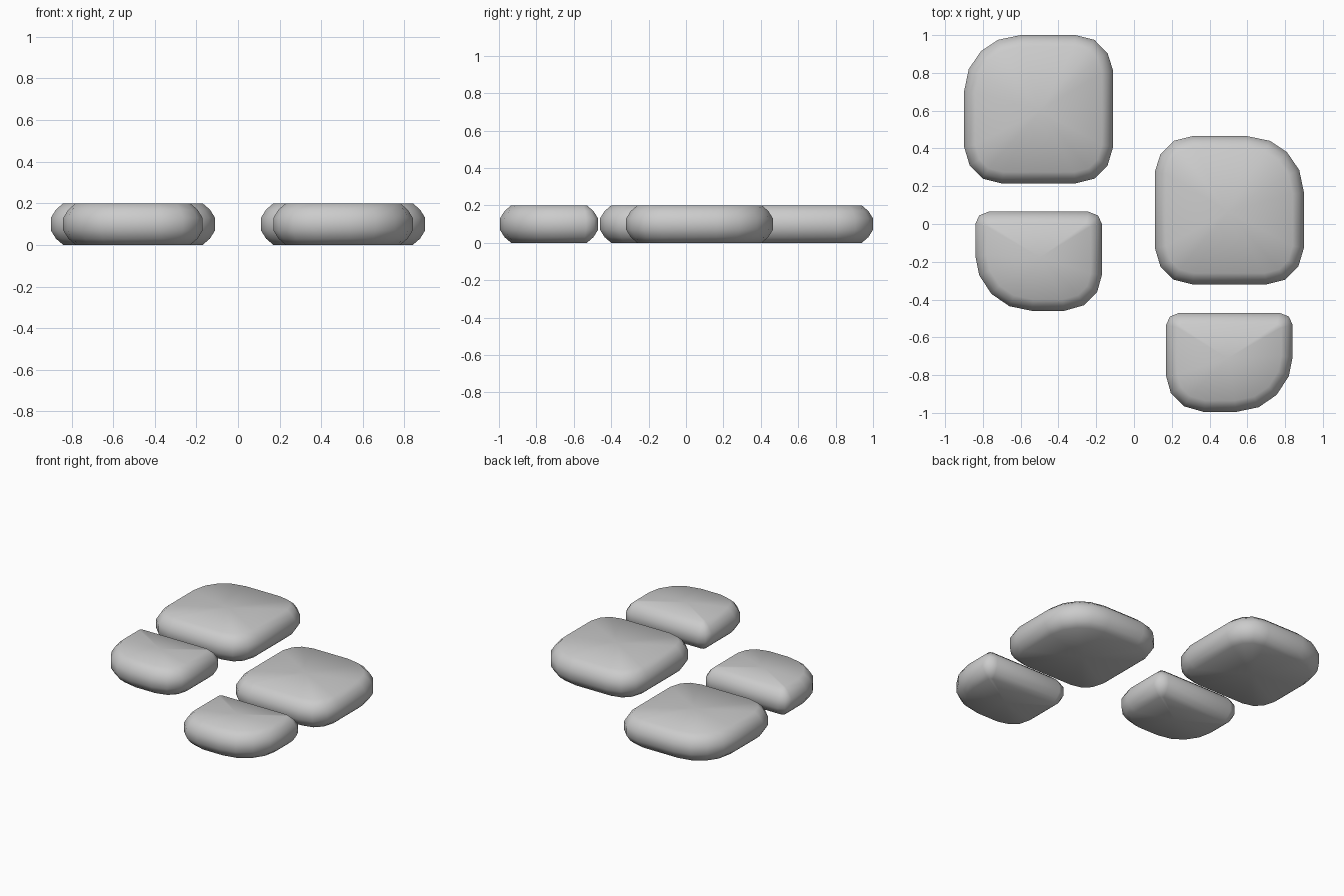
import bpy
import bmesh
from mathutils import Vector

cube = bpy.data.objects.get("Cube")
if cube:
    bpy.data.objects.remove(cube, do_unlink=True)

# Single grey material
grey = bpy.data.materials.new("plain_grey")
grey.use_nodes = True
colour = (0.6, 0.6, 0.6, 1)
grey.diffuse_color = colour
grey.node_tree.nodes["Principled BSDF"].inputs["Base Color"].default_value = colour

# Outlines of the right foot pads, clockwise from the back
SOLE = [(-.60, 1), (-.31, 1), (-.21, .975), (-.14, .905), (-.11, .81), (-.11, .41),
        (-.14, .31), (-.21, .24), (-.31, .215), (-.70, .215), (-.80, .24), (-.87, .31),
        (-.90, .41), (-.90, .70), (-.875, .82), (-.81, .915), (-.72, .975)]
HEEL = [(-.77, .065), (-.24, .065), (-.19, .045), (-.17, 0), (-.17, -.27),
        (-.195, -.36), (-.265, -.43), (-.37, -.46), (-.54, -.46), (-.66, -.435),
        (-.755, -.37), (-.82, -.27), (-.84, -.17), (-.84, 0), (-.82, .045)]

# Rounded rim: inset and height of each ring
RIM = [(.06, 0), (.025, .03), (0, .07), (0, .13), (.025, .17), (.06, .2)]


def inset(outline, distance):
    """Move every outline point inward along its mitred corner."""
    points = [Vector(p) for p in outline]
    result = []
    for i, p in enumerate(points):
        before = (p - points[i - 1]).normalized()
        after = (points[(i + 1) % len(points)] - p).normalized()
        n1 = Vector((before.y, -before.x))
        n2 = Vector((after.y, -after.x))
        inward = (n1 + n2).normalized()
        result.append(p + inward * distance / inward.dot(n1))
    return result


def pad(name, outline, side, shift):
    """Loft the rim rings and close both faces with a fan."""
    bm = bmesh.new()
    rings = [[bm.verts.new((p.x * side, p.y + shift, z)) for p in inset(outline, d)]
             for d, z in RIM]
    for low, high in zip(rings, rings[1:]):
        for i in range(len(low)):
            bm.faces.new((low[i - 1], low[i], high[i], high[i - 1]))
    caps = [bm.faces.new(rings[0]), bm.faces.new(rings[-1])]
    bmesh.ops.poke(bm, faces=caps)
    bmesh.ops.recalc_face_normals(bm, faces=bm.faces)
    for face in bm.faces:
        face.smooth = True
    mesh = bpy.data.meshes.new(name)
    bm.to_mesh(mesh)
    bm.free()
    mesh.materials.append(grey)
    bpy.context.collection.objects.link(bpy.data.objects.new(name, mesh))


# A staggered pair of footprints
for foot, side, shift in (("right", 1, 0), ("left", -1, -.535)):
    pad(foot + "_sole", SOLE, side, shift)
    pad(foot + "_heel", HEEL, side, shift)
